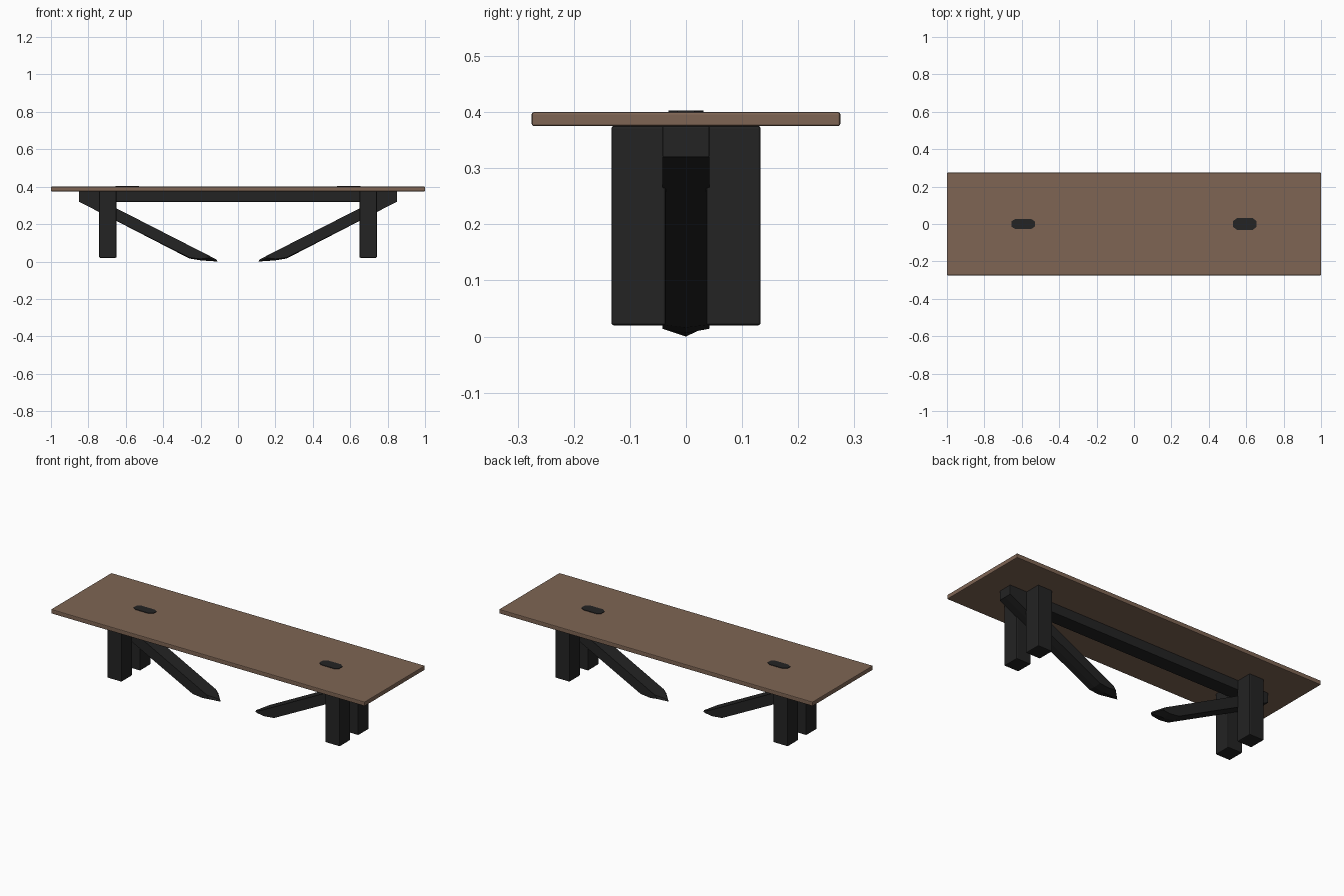
import bpy
import bmesh

cube = bpy.data.objects.get("Cube")
if cube:
    bpy.data.objects.remove(cube, do_unlink=True)


def material(name, rgb):
    m = bpy.data.materials.new(name)
    m.use_nodes = True
    m.diffuse_color = (*rgb, 1)
    m.node_tree.nodes["Principled BSDF"].inputs["Base Color"].default_value = (*rgb, 1)
    return m


wood = material("brown wood", (0.21, 0.13, 0.088))
black = material("black stain", (0.017, 0.017, 0.017))


def loft(name, sections, mat, bevel=0.0):
    """Join matching closed sections and cap both ends."""
    bm = bmesh.new()
    rings = [[bm.verts.new(p) for p in s] for s in sections]
    n = len(rings[0])
    for a, b in zip(rings, rings[1:]):
        for i in range(n):
            j = (i + 1) % n
            bm.faces.new((a[i], a[j], b[j], b[i]))
    bm.faces.new(rings[0])
    bm.faces.new(rings[-1])
    bmesh.ops.recalc_face_normals(bm, faces=bm.faces)
    mesh = bpy.data.meshes.new(name)
    bm.to_mesh(mesh)
    bm.free()
    ob = bpy.data.objects.new(name, mesh)
    bpy.context.collection.objects.link(ob)
    mesh.materials.append(mat)
    if bevel:
        mod = ob.modifiers.new("Bevel", "BEVEL")
        mod.width = bevel
        mod.segments = 2
        mod.limit_method = "ANGLE"
    return ob


def box(name, x, y, z, mat, bevel):
    base = [(x[0], y[0]), (x[1], y[0]), (x[1], y[1]), (x[0], y[1])]
    return loft(name, [[(*p, h) for p in base] for h in z], mat, bevel)


# Table top and the long beam beneath it
box("table_top", (-1, 1), (-0.275, 0.275), (0.375, 0.4), wood, 0.004)
box("beam", (-0.85, 0.85), (-0.042, 0.042), (0.319, 0.375), black, 0.003)

# Slanted brace outlines: the middle reaches further down and inward
side = [(0.85, 0.32), (0.26, 0.021), (0.2, 0.014), (0.155, 0.02), (0.17, 0.039), (0.72, 0.32)]
middle = [(0.85, 0.32), (0.26, 0.016), (0.2, 0.006), (0.11, 0.0), (0.115, 0.011), (0.72, 0.32)]

for s, label in ((-1, "right"), (1, "left")):
    # Pair of upright legs either side of the brace
    for t, place in ((-1, "front"), (1, "back")):
        box(f"{place}_{label}_leg", sorted((s * 0.65, s * 0.742)),
            sorted((t * 0.036, t * 0.133)), (0.02, 0.375), black, 0.004)
    # Brace with a blunt pointed foot
    loft(f"{label}_brace", [[(s * x, y, z) for x, z in outline]
         for y, outline in ((-0.042, side), (0, middle), (0.042, side))], black)
    # Wedge end showing through the table top
    w = 0.031 if s > 0 else 0.027
    outline = [(0.53, -w / 2), (0.55, -w), (0.635, -w), (0.656, -w / 2),
               (0.656, w / 2), (0.635, w), (0.55, w), (0.53, w / 2)]
    loft(f"{label}_wedge", [[(s * x, y, z) for x, y in outline]
         for z in (0.36, 0.403)], black)
